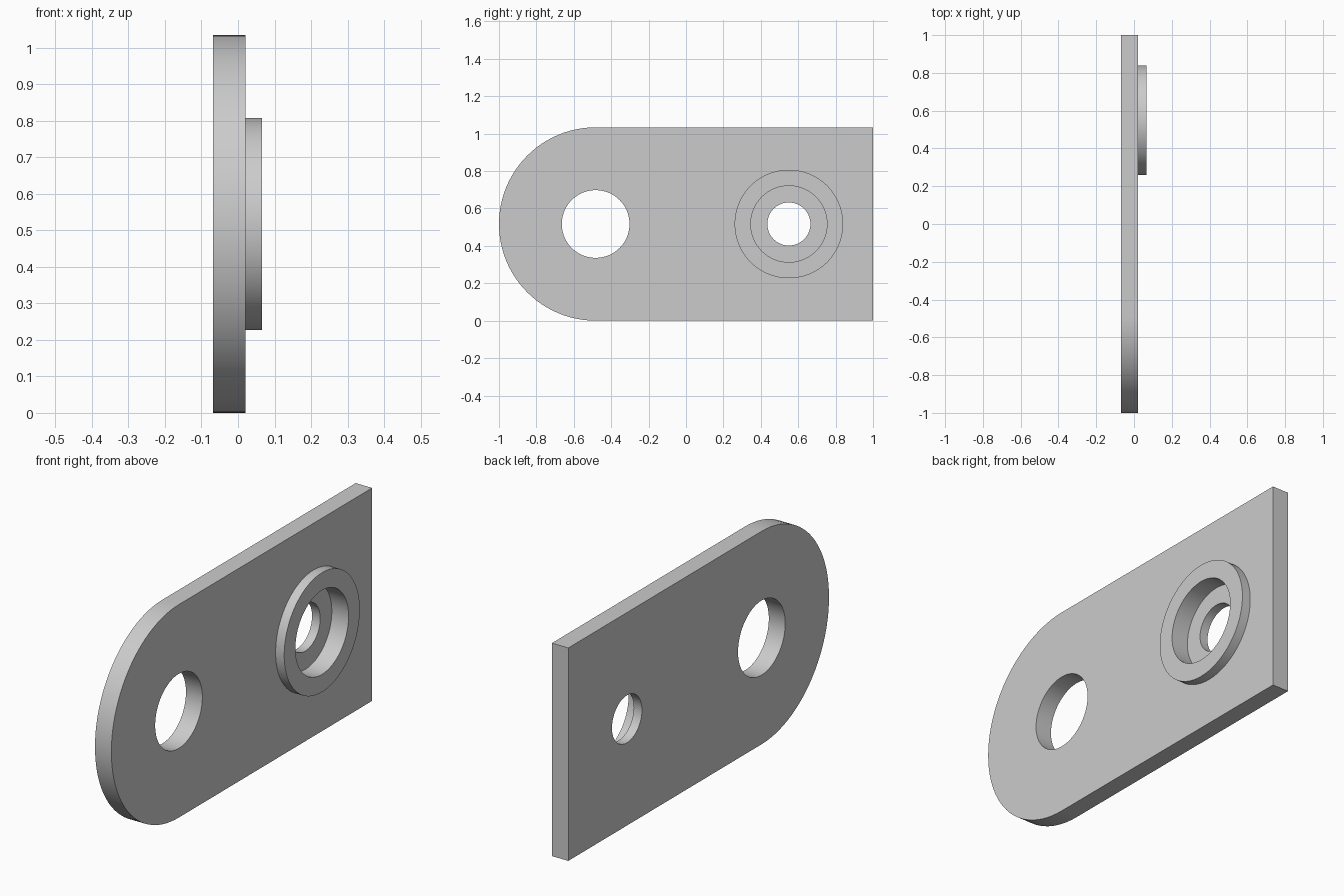
import bpy
import bmesh
import math

cube = bpy.data.objects.get("Cube")
if cube:
    bpy.data.objects.remove(cube, do_unlink=True)

# Main dimensions
BACK, MID, FACE, RIM = -0.068, -0.024, 0.02, 0.066
RADIUS = 0.517
ROUND_Y, BOSS_Y = RADIUS - 1, 0.55
SEGMENTS = 96

grey = bpy.data.materials.new("plain grey")
grey.use_nodes = True
colour = (0.6, 0.6, 0.6, 1)
grey.diffuse_color = colour
grey.node_tree.nodes["Principled BSDF"].inputs["Base Color"].default_value = colour


def prism(name, outline, x0, x1):
    """Extrude a (y, z) outline along x."""
    bm = bmesh.new()
    face = bm.faces.new([bm.verts.new((x0, y, z)) for y, z in outline])
    side = bmesh.ops.extrude_face_region(bm, geom=[face])["geom"]
    verts = [v for v in side if isinstance(v, bmesh.types.BMVert)]
    bmesh.ops.translate(bm, verts=verts, vec=(x1 - x0, 0, 0))
    bmesh.ops.recalc_face_normals(bm, faces=bm.faces)
    mesh = bpy.data.meshes.new(name)
    bm.to_mesh(mesh)
    bm.free()
    mesh.materials.append(grey)
    obj = bpy.data.objects.new(name, mesh)
    bpy.context.collection.objects.link(obj)
    return obj


def arc(y, radius, start, end, steps):
    """Points on an arc centred at plate mid-height."""
    angles = [start + (end - start) * i / steps for i in range(steps + 1)]
    return [(y + radius * math.cos(a), RADIUS + radius * math.sin(a)) for a in angles]


def disc(name, y, radius, x0, x1):
    return prism(name, arc(y, radius, 0, math.tau, SEGMENTS)[:-1], x0, x1)


def combine(target, tool, operation):
    """Apply a boolean and discard the tool."""
    mod = target.modifiers.new(operation, "BOOLEAN")
    mod.operation = operation
    mod.solver = "EXACT"
    mod.object = tool
    bpy.context.view_layer.objects.active = target
    bpy.ops.object.modifier_apply(modifier=mod.name)
    bpy.data.objects.remove(tool, do_unlink=True)


# Plate with one round end and one square end
outline = arc(ROUND_Y, RADIUS, math.pi / 2, 3 * math.pi / 2, SEGMENTS // 2)
plate = prism("mounting_plate", outline + [(1, 0), (1, 2 * RADIUS)], BACK, FACE)

# Raised round boss
combine(plate, disc("boss", BOSS_Y, 0.29, MID, RIM), "UNION")

# Large hole, stepped recess and small through hole
combine(plate, disc("large_hole_cutter", ROUND_Y, 0.181, -1, 1), "DIFFERENCE")
combine(plate, disc("recess_cutter", BOSS_Y, 0.204, MID, 1), "DIFFERENCE")
combine(plate, disc("small_hole_cutter", BOSS_Y, 0.115, -1, 1), "DIFFERENCE")

# Smooth curved walls, crisp edges
bpy.ops.object.select_all(action="DESELECT")
plate.select_set(True)
bpy.context.view_layer.objects.active = plate
bpy.ops.object.shade_smooth_by_angle(angle=math.radians(30))
